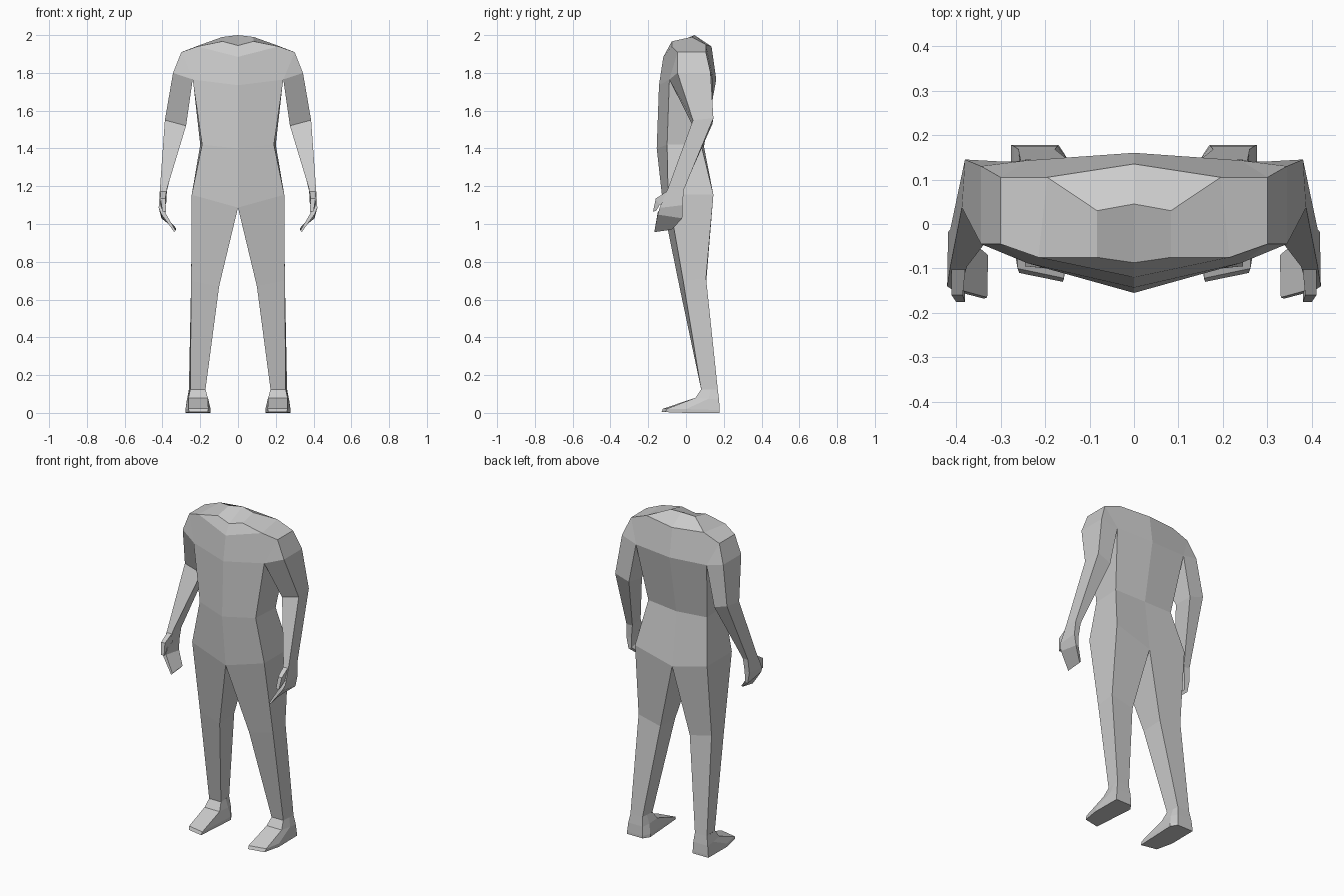
import bpy, bmesh


def finish(name, bm):
    """Make a flat-shaded object, mirrored across the middle."""
    bmesh.ops.remove_doubles(bm, verts=bm.verts, dist=0.0005)
    bmesh.ops.recalc_face_normals(bm, faces=bm.faces)
    mesh = bpy.data.meshes.new(name)
    bm.to_mesh(mesh)
    bm.free()
    ob = bpy.data.objects.new(name, mesh)
    bpy.context.collection.objects.link(ob)
    mod = ob.modifiers.new("Mirror", "MIRROR")
    mod.use_axis[0] = True
    mod.use_clip = True
    return ob


def loft(name, rings, cap_end=False, cap_start=False):
    """Bridge matching rings of points; repeated points collapse to triangles."""
    bm = bmesh.new()
    loops = [[bm.verts.new(p) for p in r] for r in rings]
    n = len(rings[0])
    for a, b in zip(loops, loops[1:]):
        for i in range(n):
            j = (i + 1) % n
            bm.faces.new((a[i], a[j], b[j], b[i]))
    if cap_end:
        bm.faces.new(loops[-1])
    if cap_start:
        bm.faces.new(loops[0])
    return finish(name, bm)


# Shared seams: shoulder opening and hip opening
sh_f, sh_b = (.30, -.045, 1.91), (.30, .105, 1.91)
pit_f, pit_b = (.24, -.088, 1.765), (.24, .143, 1.775)
hip_f, hip_b = (.245, -.095, 1.155), (.245, .145, 1.155)
crotch_f, crotch_b = (0, -.12, 1.087), (0, .135, 1.087)

# Torso: right half, front middle to back middle
P = dict(
    sf=sh_f, sb=sh_b, pf=pit_f, pb=pit_b, hf=hip_f, hb=hip_b,
    cf=crotch_f, cb=crotch_b,
    chest_f=(0, -.143, 1.735), chest_b=(0, .16, 1.765),
    waist_f=(0, -.155, 1.40), waist_b=(0, .095, 1.41),
    wf=(.19, -.10, 1.42), wb=(.20, .08, 1.42),
    collar=(0, -.12, 1.885), nf=(.215, -.075, 1.94), nb=(.195, .105, 1.95),
    neck_f=(0, -.087, 1.945), neck_s=(.083, -.075, 1.967),
    top_s=(.083, .03, 1.99), top=(0, .045, 2.0), nape=(0, .135, 1.94),
)
faces = """cf hf wf waist_f|waist_f wf pf chest_f|chest_f pf sf nf collar
collar nf neck_s neck_f|neck_f neck_s top_s top|neck_s nf nb top_s
nf sf sb nb|top top_s nb nape|nape nb sb pb chest_b
chest_b pb wb waist_b|waist_b wb hb cb|hf hb wb wf|wf wb pb pf"""
bm = bmesh.new()
V = {k: bm.verts.new(p) for k, p in P.items()}
for f in faces.replace("\n", "|").split("|"):
    bm.faces.new([V[k] for k in f.split()])
finish("torso", bm)

# Arms: front outer, back outer, back inner, front inner
wrist = [(.413, -.095, 1.19), (.413, -.012, 1.18), (.375, -.015, 1.18), (.375, -.095, 1.19)]
loft("arms", [
    [sh_f, sh_b, pit_b, pit_f],
    [(.344, -.045, 1.80), (.344, .13, 1.80), pit_b, pit_f],
    [(.387, .037, 1.55), (.38, .145, 1.56), (.29, .14, 1.53), (.275, .035, 1.52)],
    wrist])

# Hands with fingers curling inward
loft("hands", [
    wrist,
    [(.42, -.14, 1.085), (.418, -.018, 1.10), (.385, -.02, 1.10), (.388, -.135, 1.085)],
    [(.405, -.15, 1.05), (.405, -.02, 1.03), (.385, -.022, 1.04), (.385, -.15, 1.06)],
    [(.337, -.168, .957), (.332, -.075, .97), (.328, -.07, .978), (.33, -.165, .965)]],
    cap_end=True)

# Thumbs
loft("thumbs", [
    [(.41, -.09, 1.18), (.41, -.09, 1.12), (.378, -.09, 1.12), (.378, -.09, 1.18)],
    [(.41, -.16, 1.135), (.41, -.14, 1.10), (.385, -.14, 1.10), (.385, -.16, 1.135)],
    [(.40, -.175, 1.065), (.40, -.158, 1.07), (.38, -.158, 1.07), (.38, -.175, 1.065)]],
    cap_end=True)

# Legs: front inner, front outer, back outer, back inner
ankle = [(.172, .08, .125), (.252, .08, .125), (.26, .168, .125), (.178, .168, .125)]
loft("legs", [
    [crotch_f, hip_f, hip_b, crotch_b],
    [(.10, -.035, .67), (.248, -.015, .70), (.248, .106, .715), (.10, .106, .68)],
    ankle])

# Feet: toe inner, toe outer, side outer, heel outer, heel inner, side inner
mid_out, mid_in = (.257, .13, .125), (.175, .13, .125)
loft("feet", [
    [ankle[0], ankle[1], mid_out, ankle[2], ankle[3], mid_in],
    [(.16, .05, .08), (.262, .05, .08), (.27, .12, .075),
     (.27, .175, .07), (.172, .175, .07), (.158, .13, .075)],
    [(.157, -.122, .022), (.262, -.10, .022), (.278, .0, .02),
     (.276, .178, .015), (.17, .178, .015), (.145, .14, .02)],
    [(.16, -.13, .004), (.258, -.11, .004), (.278, .0, 0),
     (.276, .178, 0), (.17, .178, 0), (.145, .14, 0)]],
    cap_end=True)
